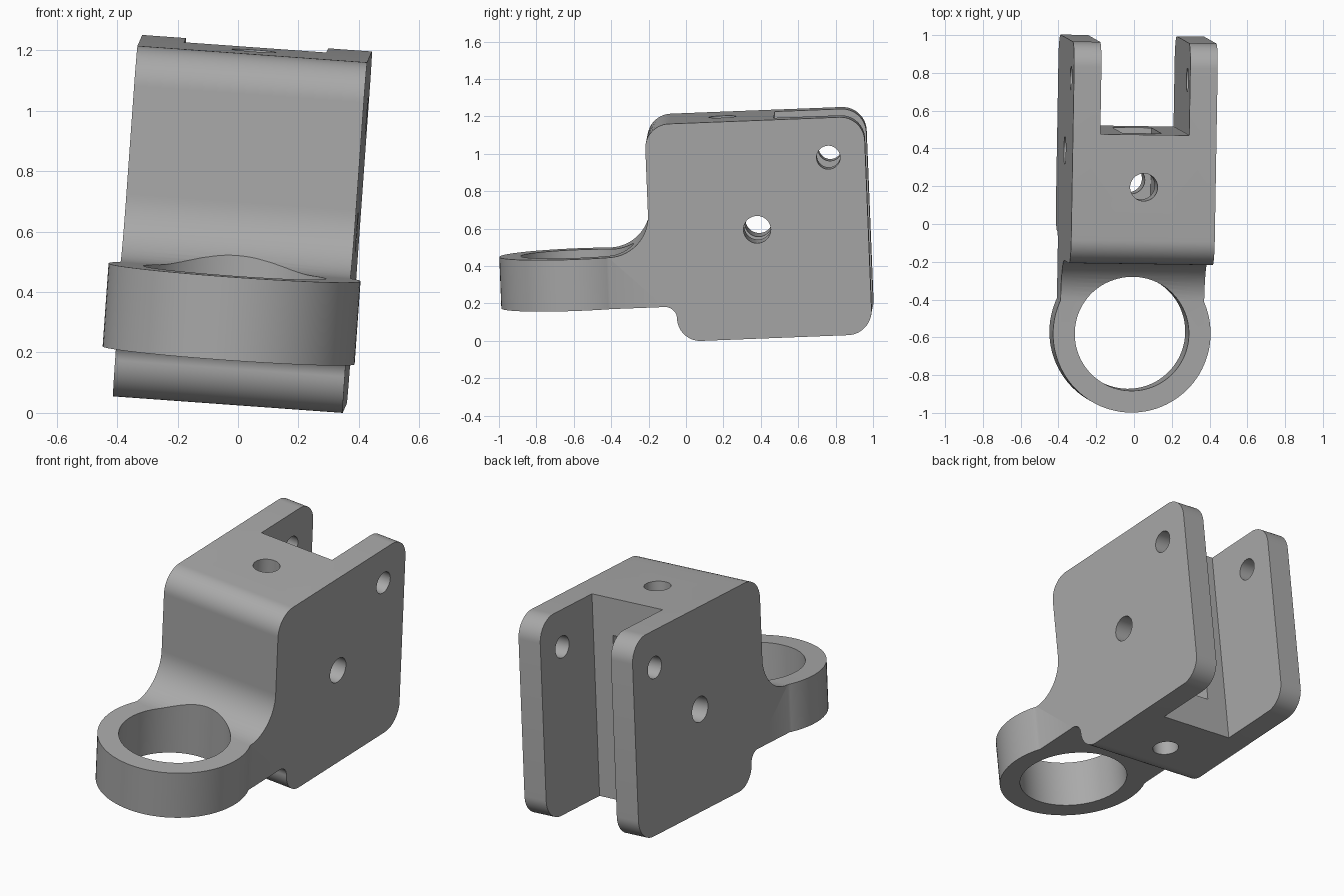
import bpy, bmesh, math
from mathutils import Vector, Matrix

if "Cube" in bpy.data.objects:
    bpy.data.objects.remove(bpy.data.objects["Cube"])

MID = -0.037          # symmetry plane of the part
HALF = 0.381          # half width of the body
Y_BACK, Y_FRONT, Z_LOW, Z_TOP = 1.004, -0.17, 0.027, 1.196
RING_Y, RING_LOW, RING_TOP = -0.562, 0.216, 0.492

grey = bpy.data.materials.new("plain grey")
grey.use_nodes = True
colour = (0.4, 0.4, 0.4, 1)
grey.diffuse_color = colour
grey.node_tree.nodes["Principled BSDF"].inputs["Base Color"].default_value = colour


def add_object(name, bm):
    bmesh.ops.recalc_face_normals(bm, faces=bm.faces)
    mesh = bpy.data.meshes.new(name)
    bm.to_mesh(mesh)
    bm.free()
    mesh.materials.append(grey)
    obj = bpy.data.objects.new(name, mesh)
    bpy.context.collection.objects.link(obj)
    return obj


def rounded(corners, steps=14):
    """Replace each (y, z, radius) corner by a tangent arc."""
    points = []
    for i, (y, z, r) in enumerate(corners):
        p = Vector((y, z))
        if r == 0:
            points.append(p)
            continue
        a = (Vector(corners[i - 1][:2]) - p).normalized()
        b = (Vector(corners[(i + 1) % len(corners)][:2]) - p).normalized()
        centre = p + (a + b) * r
        for k in range(steps + 1):
            t = k / steps * math.pi / 2
            points.append(centre - b * r * math.cos(t) - a * r * math.sin(t))
    return points


def extrude_profile(name, points, x0, x1):
    bm = bmesh.new()
    face = bm.faces.new([bm.verts.new((x0, p.x, p.y)) for p in points])
    new = bmesh.ops.extrude_face_region(bm, geom=[face])["geom"]
    bmesh.ops.translate(bm, vec=(x1 - x0, 0, 0),
                        verts=[v for v in new if isinstance(v, bmesh.types.BMVert)])
    return add_object(name, bm)


def cylinder(name, centre, radius, length, axis="Z", segments=64):
    bm = bmesh.new()
    turn = Matrix.Rotation(math.pi / 2, 4, "Y") if axis == "X" else Matrix()
    bmesh.ops.create_cone(bm, cap_ends=True, segments=segments, radius1=radius,
                          radius2=radius, depth=length,
                          matrix=Matrix.Translation(centre) @ turn)
    return add_object(name, bm)


def box(name, low, high):
    low, high = Vector(low), Vector(high)
    bm = bmesh.new()
    bmesh.ops.create_cube(bm, size=1, matrix=Matrix.Translation((low + high) / 2)
                          @ Matrix.Diagonal((*(high - low), 1)))
    return add_object(name, bm)


# Body with the arm that carries the ring
profile = rounded([
    (RING_Y, RING_LOW, 0), (Y_FRONT + 0.133 , RING_LOW, 0.064),
    (Y_FRONT + 0.133, Z_LOW, 0.124), (Y_BACK, Z_LOW, 0.13),
    (Y_BACK, Z_TOP, 0.13), (Y_FRONT, Z_TOP, 0.13),
    (Y_FRONT, RING_TOP, 0.22), (RING_Y, RING_TOP, 0)])
bracket = extrude_profile("clevis_bracket", profile, MID - HALF, MID + HALF)

# Ring, then the bore, slot, pocket and pin holes
ring_mid = (RING_LOW + RING_TOP) / 2
hole_z = (Z_LOW + Z_TOP) / 2
tools = [
    ("UNION", cylinder("ring", (MID, RING_Y, ring_mid), 0.418, RING_TOP - RING_LOW, segments=96)),
    ("DIFFERENCE", cylinder("ring_bore", (MID, RING_Y, ring_mid), 0.303, 1, segments=96)),
    ("DIFFERENCE", box("slot", (MID - 0.236, 0.52, -1), (MID + 0.236, 2, 2))),
    ("DIFFERENCE", box("pocket", (MID - 0.105, 0.12, 0.24), (MID + 0.105, 0.6, 0.98))),
    ("DIFFERENCE", cylinder("upright_hole", (MID, 0.242, hole_z), 0.073, 3)),
    ("DIFFERENCE", cylinder("cross_hole", (MID, 0.41, hole_z), 0.073, 3, "X")),
    ("DIFFERENCE", cylinder("prong_hole", (MID, 0.806, 0.983), 0.063, 3, "X")),
]
for operation, tool in tools:
    tool.hide_render = True
    mod = bracket.modifiers.new(tool.name, "BOOLEAN")
    mod.operation, mod.solver, mod.object = operation, "EXACT", tool

# Bake the cuts and drop the cutters
graph = bpy.context.evaluated_depsgraph_get()
mesh = bpy.data.meshes.new_from_object(bracket.evaluated_get(graph))
bracket.modifiers.clear()
bracket.data = mesh
for _, tool in tools:
    bpy.data.objects.remove(tool)

# Slight tilt of the whole part
y_axis = Vector((0.017, 0.999, 0.039)).normalized()
z_axis = Vector((1, -0.014, -0.072)).cross(y_axis).normalized()
x_axis = y_axis.cross(z_axis)
mesh.transform(Matrix((x_axis, y_axis, z_axis)).transposed().to_4x4())
lowest = min(v.co.z for v in mesh.vertices)
mesh.transform(Matrix.Translation((0, 0, -lowest)))

bpy.ops.object.select_all(action="DESELECT")
bracket.select_set(True)
bpy.context.view_layer.objects.active = bracket
bpy.ops.object.shade_smooth_by_angle(angle=math.radians(30))
